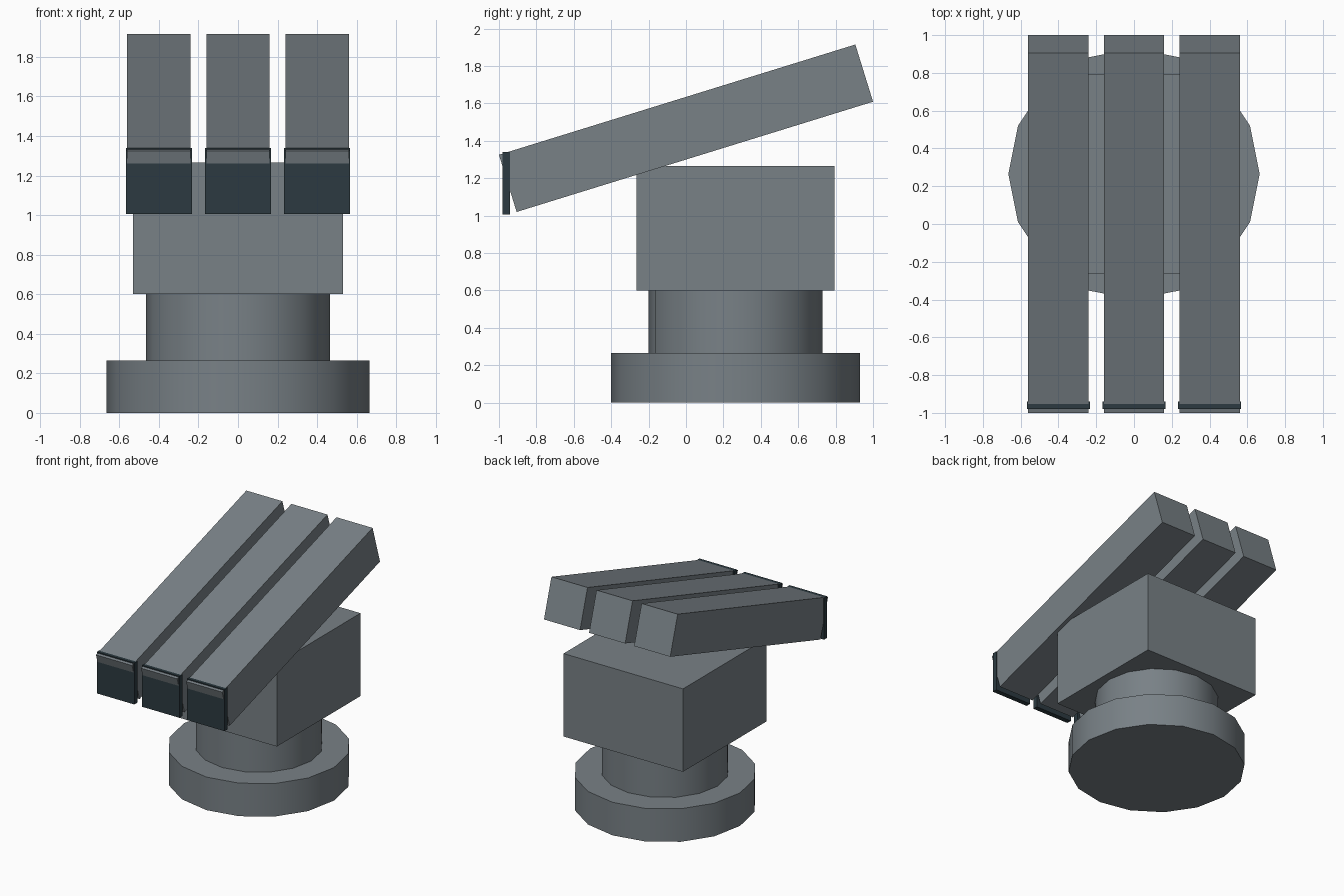
import bpy
import math
from mathutils import Matrix

cube = bpy.data.objects.get("Cube")
if cube:
    bpy.data.objects.remove(cube, do_unlink=True)


def material(name, rgb):
    mat = bpy.data.materials.new(name)
    mat.use_nodes = True
    mat.diffuse_color = (*rgb, 1)
    mat.node_tree.nodes["Principled BSDF"].inputs["Base Color"].default_value = (*rgb, 1)
    return mat


grey = material("steel grey", (0.19, 0.22, 0.24))
dark = material("dark slate", (0.025, 0.042, 0.052))


def box(name, size, center, mat, tilt=0):
    bpy.ops.mesh.primitive_cube_add(size=1)
    ob = bpy.context.object
    ob.name = name
    ob.data.transform(Matrix.Diagonal((*size, 1)))
    ob.location = center
    ob.rotation_euler.x = tilt
    ob.data.materials.append(mat)
    return ob


def drum(name, radius, bottom, top):
    bpy.ops.mesh.primitive_cylinder_add(
        vertices=16, radius=radius, depth=top - bottom,
        location=(0, PIVOT_Y, (bottom + top) / 2))
    ob = bpy.context.object
    ob.name = name
    ob.data.materials.append(grey)
    bpy.ops.object.shade_smooth_by_angle(angle=math.radians(30))
    return ob


PIVOT_Y = 0.265

# Round pedestal and square housing
drum("base_disc", 0.665, 0, 0.265)
drum("neck", 0.465, 0.265, 0.6)
box("housing", (1.06, 1.06, 0.665), (0, PIVOT_Y, 0.9325), grey)

# Three tilted launch tubes with upright front covers
for side, x in (("right", -0.4), ("middle", 0), ("left", 0.4)):
    box(side + "_tube", (0.32, 1.9945, 0.32), (x, 0, 1.467), grey, tilt=0.3)
    box(side + "_tube_cover", (0.333, 0.04, 0.333), (x, -0.96, 1.173), dark)
